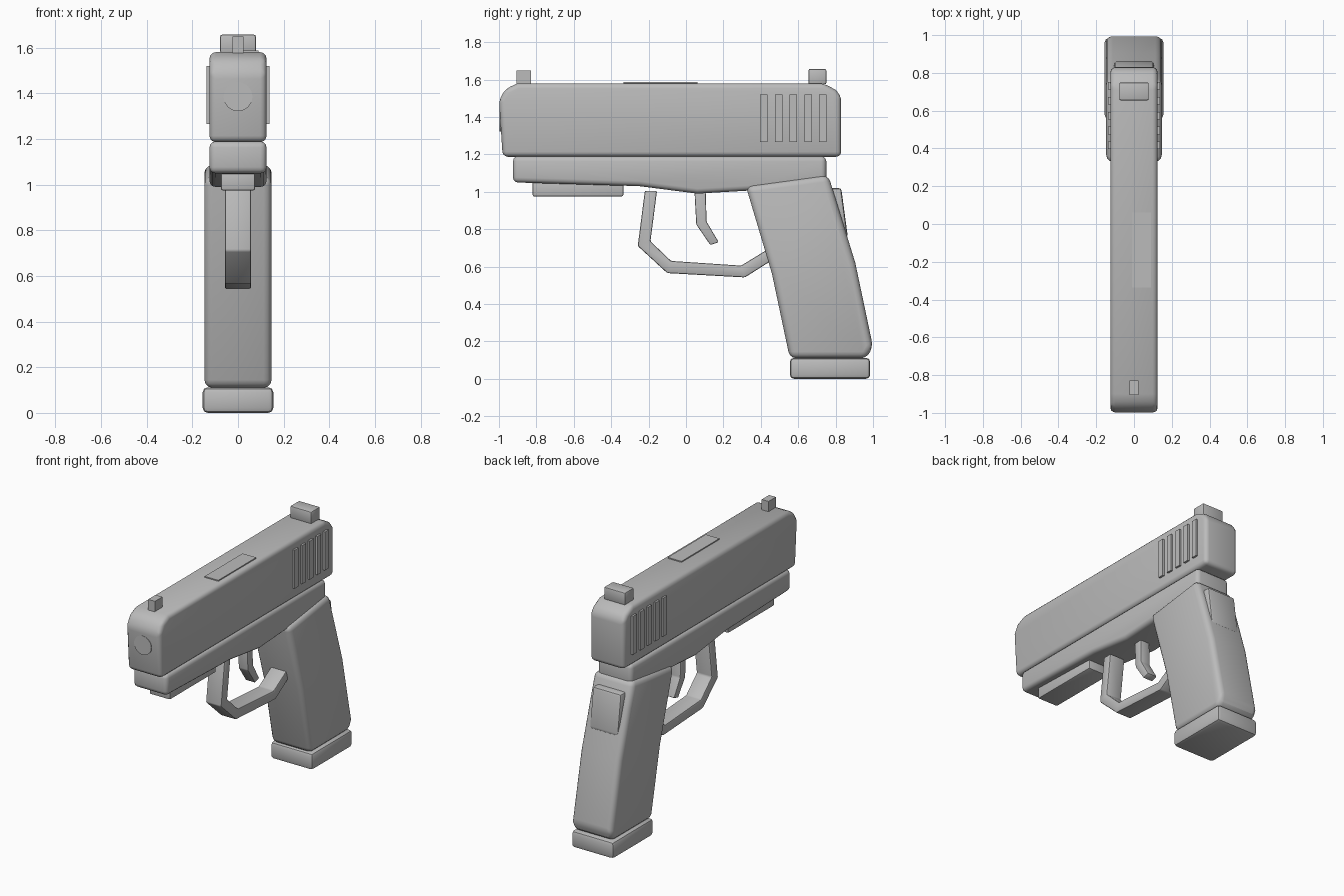
import bpy, bmesh, math

if "Cube" in bpy.data.objects:
    bpy.data.objects.remove(bpy.data.objects["Cube"])

grey = bpy.data.materials.new("gunmetal_grey")
grey.diffuse_color = (0.5, 0.5, 0.5, 1)
grey.use_nodes = True
grey.node_tree.nodes["Principled BSDF"].inputs["Base Color"].default_value = grey.diffuse_color


def finish(name, bm, bevel=0.0, segments=3):
    """Round the sharp edges, shade and link the part."""
    bmesh.ops.recalc_face_normals(bm, faces=bm.faces[:])
    if bevel:
        edges = [e for e in bm.edges if e.calc_face_angle(0) > math.radians(28)]
        bmesh.ops.bevel(bm, geom=edges, offset=bevel, segments=segments,
                        profile=0.5, affect='EDGES', clamp_overlap=True)
    mesh = bpy.data.meshes.new(name)
    bm.to_mesh(mesh)
    bm.free()
    mesh.materials.append(grey)
    ob = bpy.data.objects.new(name, mesh)
    bpy.context.collection.objects.link(ob)
    bpy.ops.object.select_all(action='DESELECT')
    ob.select_set(True)
    bpy.context.view_layer.objects.active = ob
    bpy.ops.object.shade_smooth_by_angle(angle=math.radians(35))
    return ob


def extrude(name, profile, x0, x1, bevel=0.0, segments=3):
    """Extrude a (y, z) side profile from x0 to x1."""
    bm = bmesh.new()
    face = bm.faces.new([bm.verts.new((x0, y, z)) for y, z in profile])
    out = bmesh.ops.extrude_face_region(bm, geom=[face])
    for v in out["geom"]:
        if isinstance(v, bmesh.types.BMVert):
            v.co.x = x1
    return finish(name, bm, bevel, segments)


def box(name, y0, y1, z0, z1, x0, x1, bevel=0.0):
    return extrude(name, [(y0, z0), (y1, z0), (y1, z1), (y0, z1)], x0, x1, bevel, 2)


# Slide and frame
extrude("slide", [(-0.98, 1.187), (0.83, 1.187), (0.83, 1.51), (0.80, 1.545), (0.735, 1.58),
                  (-0.90, 1.58), (-0.965, 1.55), (-1.0, 1.49)], -0.125, 0.125, 0.027)
extrude("frame", [(-0.925, 1.05), (-0.25, 1.03), (0.06, 0.99), (0.40, 1.01), (0.75, 1.03),
                  (0.75, 1.19), (-0.925, 1.19)], -0.125, 0.125, 0.027)
box("accessory_rail", -0.82, -0.335, 0.975, 1.06, -0.075, 0.075, 0.008)

# Grip, backstrap and magazine base
extrude("grip", [(0.32, 1.03), (0.76, 1.09), (0.81, 0.93), (0.905, 0.62), (1.0, 0.17),
                 (0.965, 0.11), (0.555, 0.11), (0.46, 0.56)], -0.147, 0.147, 0.035)
extrude("backstrap", [(0.72, 1.02), (0.83, 1.02), (0.865, 0.76), (0.82, 0.72), (0.74, 0.74)],
        -0.105, 0.105, 0.015, 2)
box("magazine_base", 0.555, 0.985, 0.005, 0.117, -0.155, 0.155, 0.022)
bpy.data.objects["magazine_base"].location.z = -0.005

# Trigger guard and trigger
outer = [(-0.22, 1.005), (-0.258, 0.71), (-0.10, 0.565), (0.315, 0.542), (0.47, 0.64)]
inner = [(0.45, 0.70), (0.295, 0.605), (-0.08, 0.63), (-0.19, 0.735), (-0.155, 1.005)]
extrude("trigger_guard", outer + inner, -0.057, 0.057, 0.008, 2)
extrude("trigger", [(0.045, 1.01), (0.105, 1.01), (0.11, 0.84), (0.175, 0.73), (0.13, 0.715),
                    (0.055, 0.825)], -0.035, 0.035, 0.006, 2)

# Sights and top plate
box("rear_sight", 0.655, 0.75, 1.575, 1.657, -0.078, 0.078, 0.008)
box("front_sight", -0.905, -0.828, 1.57, 1.648, -0.025, 0.025)
box("ejection_plate", -0.335, 0.062, 1.57, 1.587, -0.01, 0.09)

# Grip ribs on both sides of the slide
for side in (-1, 1):
    for i in range(5):
        y = 0.396 + i * 0.079
        box(f"slide_rib_{'left' if side < 0 else 'right'}_{i + 1}", y, y + 0.04, 1.265, 1.52,
            side * 0.11, side * 0.138)

# Muzzle disc
extrude_ring = [(math.cos(a * math.tau / 32), math.sin(a * math.tau / 32)) for a in range(32)]
bm = bmesh.new()
face = bm.faces.new([bm.verts.new((0.063 * c, -0.998, 1.385 + 0.063 * s)) for c, s in extrude_ring])
out = bmesh.ops.extrude_face_region(bm, geom=[face])
for v in out["geom"]:
    if isinstance(v, bmesh.types.BMVert):
        v.co.y = -0.96
finish("muzzle", bm)
